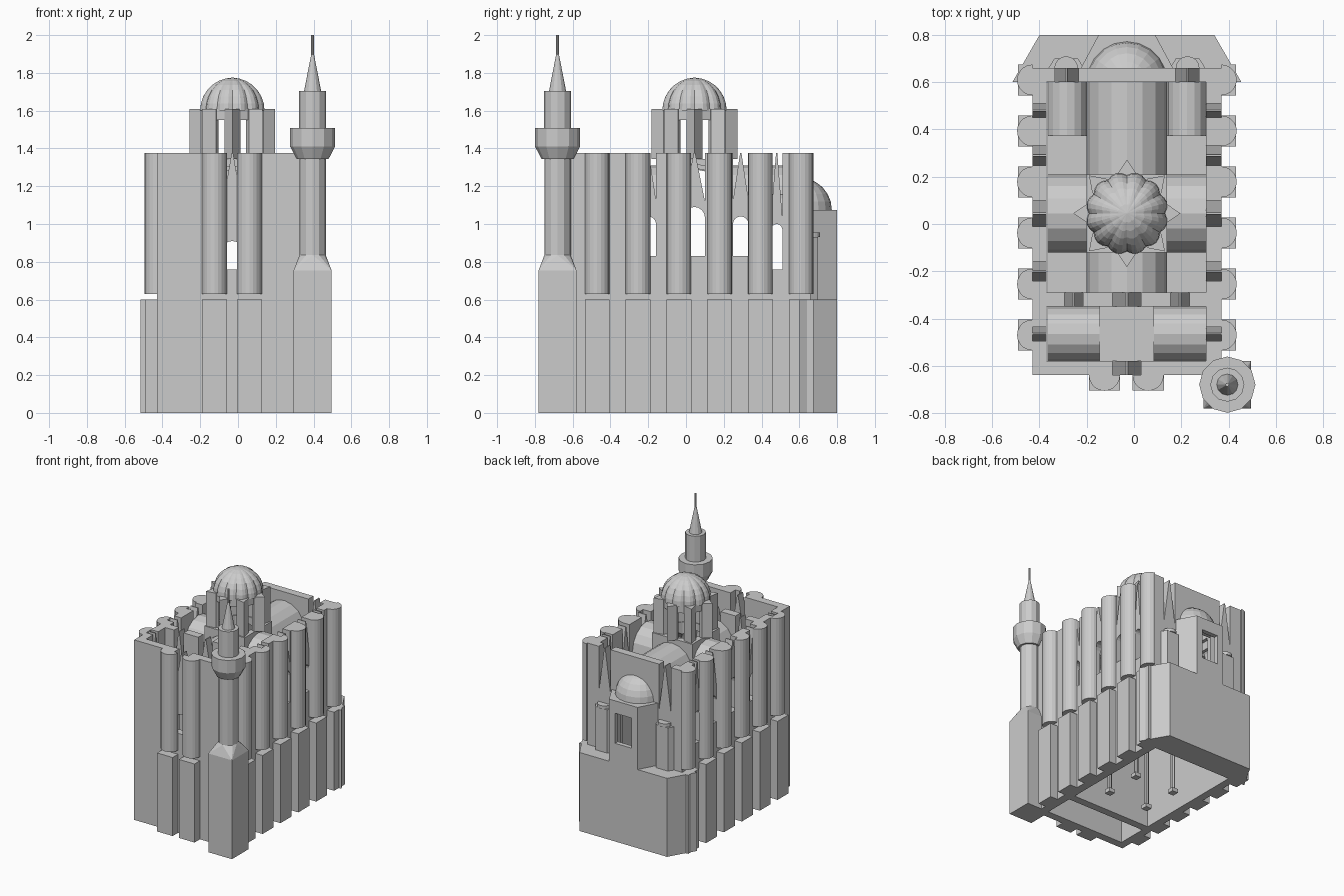
import bpy, bmesh
from math import pi, sin, cos
from mathutils import Vector

if "Cube" in bpy.data.objects:
    bpy.data.objects.remove(bpy.data.objects["Cube"])

stone = bpy.data.materials.new("grey_stone")
stone.diffuse_color = (0.6, 0.6, 0.6, 1)
stone.use_nodes = True
stone.node_tree.nodes["Principled BSDF"].inputs["Base Color"].default_value = stone.diffuse_color
CX, CY = -0.03, 0.045          # centre of the crossing


def finish(bm, name):
    bmesh.ops.recalc_face_normals(bm, faces=bm.faces)
    me = bpy.data.meshes.new(name)
    bm.to_mesh(me)
    bm.free()
    me.materials.append(stone)
    ob = bpy.data.objects.new(name, me)
    bpy.context.scene.collection.objects.link(ob)
    return ob


def prism(name, pts, a, b, axis='z'):
    """Extrude a 2D outline from a to b along an axis."""
    put = {'z': lambda u, v, w: (u, v, w), 'y': lambda u, v, w: (u, w, v),
           'x': lambda u, v, w: (w, u, v)}[axis]
    bm = bmesh.new()
    lo = [bm.verts.new(put(u, v, a)) for u, v in pts]
    hi = [bm.verts.new(put(u, v, b)) for u, v in pts]
    n = len(pts)
    bm.faces.new(lo)
    bm.faces.new(hi)
    for i in range(n):
        j = (i + 1) % n
        bm.faces.new((lo[i], lo[j], hi[j], hi[i]))
    return finish(bm, name)


def box(name, x0, x1, y0, y1, z0, z1):
    return prism(name, [(x0, y0), (x1, y0), (x1, y1), (x0, y1)], z0, z1)


def arc(cx, cy, r, a0, a1, n):
    return [(cx + r * cos(a0 + (a1 - a0) * i / n), cy + r * sin(a0 + (a1 - a0) * i / n))
            for i in range(n + 1)]


def lathe(name, prof, cx, cy, n, lobe=lambda a: 1.0, a0=0.0):
    bm = bmesh.new()
    rings = []
    for r, z in prof:
        rings.append([bm.verts.new((cx + r * lobe(a) * cos(a), cy + r * lobe(a) * sin(a), z))
                      for a in [a0 + 2 * pi * i / n for i in range(n)]])
    for p, q in zip(rings, rings[1:]):
        for i in range(n):
            j = (i + 1) % n
            bm.faces.new((p[i], p[j], q[j], q[i]))
    bm.faces.new(rings[0])
    bm.faces.new(rings[-1])
    return finish(bm, name)


def cut(ob, cutter):
    m = ob.modifiers.new("cut", 'BOOLEAN')
    m.object = cutter
    m.operation = 'DIFFERENCE'
    m.solver = 'EXACT'
    bpy.context.view_layer.objects.active = ob
    bpy.ops.object.modifier_apply(modifier=m.name)
    bpy.data.objects.remove(cutter)


def arch(c, w, z0, z1):
    return [(c - w, z0), (c + w, z0)] + arc(c, z1 - w, w, 0, pi, 8)


def opening(ob, axis, a, b, c, w, z0, z1, zb):
    """Arched window, with a pointed spike left standing in a notch above it."""
    cut(ob, prism("cutter", arch(c, w, z0, z1), a, b, axis))
    if zb:
        for s in (-1, 1):
            cut(ob, prism("cutter", [(c + s * 0.003, 1.38), (c + s * w, 1.38), (c + s * w, zb)],
                          a, b, axis))


# outer walls, hollow, with a cross wall behind the entrance hall
walls = box("walls", -0.43, 0.37, -0.64, 0.66, 0, 1.375)
cut(walls, box("cutter", -0.37, 0.305, -0.58, -0.35, -0.1, 1.5))
cut(walls, box("cutter", -0.37, 0.305, -0.29, 0.60, -0.1, 1.5))
for c, w, z0, z1, zb in [(0.48, 0.03, 0.76, 1.0, 1.04), (0.29, 0.042, 0.83, 1.04, 1.12),
                         (CY, 0.055, 0.83, 1.09, 1.12), (-0.2, 0.042, 0.83, 1.04, 1.12),
                         (-0.465, 0.03, 0.76, 1.0, 1.04)]:
    opening(walls, 'x', -0.5, 0.5, c, w, z0, z1, zb)
opening(walls, 'y', -0.7, -0.28, CX, 0.06, 0.76, 0.91, 1.05)
for s in (-1, 1):
    opening(walls, 'y', -0.4, -0.28, CX + s * 0.225, 0.04, 0.76, 1.0, 1.08)
    opening(walls, 'y', 0.58, 0.7, CX + s * 0.255, 0.05, 0.66, 0.88, 1.03)
opening(walls, 'y', 0.58, 0.7, CX, 0.145, 0.62, 1.2, None)

# buttresses: square below, half round above
for i in range(6):
    y = 0.61 - 0.216 * i
    for x, d in ((-0.43, -1), (0.37, 1)):
        xs = sorted((x, x + d * 0.062))
        box("buttress_base", xs[0], xs[1], y - 0.066, y + 0.066, 0, 0.6)
        prism("buttress_shaft", arc(x, y, 0.065, -d * pi / 2, pi - d * pi / 2, 10), 0.63, 1.375)
for x in (-0.125, 0.06):
    box("front_buttress_base", x - 0.066, x + 0.066, -0.705, -0.64, 0, 0.6)
    prism("front_buttress_shaft", arc(x, -0.64, 0.066, pi, 2 * pi, 10), 0.63, 1.375)

# apse base, main apse with window and half dome, side apses
prism("apse_base", [(-0.515, 0.6), (-0.43, 0.6), (-0.43, 0.66), (0.37, 0.66), (0.37, 0.6),
                    (0.455, 0.6), (0.34, 0.8), (-0.40, 0.8)], 0, 0.6)
apse = prism("main_apse", [(-0.225, 0.66), (0.165, 0.66), (0.09, 0.8), (-0.15, 0.8)], 0.6, 1.075)
cut(apse, prism("cutter", [(-0.165, 0.6), (0.105, 0.6), (0.055, 0.765), (-0.115, 0.765)],
                0.64, 1.04))
cut(apse, box("cutter", -0.1, 0.04, 0.7, 0.9, 0.75, 0.98))
dome = lathe("apse_dome", [(0.17 * cos(t * pi / 12), 1.075 + 0.17 * sin(t * pi / 12))
                           for t in range(6)] + [(0.004, 1.245)], CX, 0.602, 20)
cut(dome, box("cutter", -0.5, 0.5, 0.2, 0.64, 1, 1.4))
for x in (-0.287, 0.227):
    prism("side_apse", [(x - 0.075, 0.66), (x + 0.075, 0.66), (x + 0.05, 0.7), (x - 0.05, 0.7)],
          0.6, 0.93)
    prism("side_apse_cap", arc(x, 0.66, 0.05, 0, pi, 8), 0.93, 0.955)


# vaulted roofs
def vault(name, c, r, top, a, b, axis, leg=0.06, t=0.025):
    z = top - r
    outer = [(c + r, z - leg)] + arc(c, z, r, 0, pi, 8) + [(c - r, z - leg)]
    q = r - t
    inner = [(c - q, z - leg)] + arc(c, z, q, pi, 0, 8) + [(c + q, z - leg)]
    prism(name, outer + inner, a, b, axis)


vault("rear_vault", CX, 0.17, 1.31, 0.21, 0.60, 'y')
vault("front_vault", CX, 0.17, 1.31, -0.29, -0.12, 'y')
for s in (-1, 1):
    x0, x1 = sorted((CX + s * 0.17, CX + s * 0.337))
    vault("cross_vault", CY, 0.165, 1.32, x0, x1, 'x')
    vault("side_rear_vault", (x0 + x1) / 2, 0.083, 1.16, 0.375, 0.60, 'y')
    box("corner_roof", x0, x1, 0.21, 0.375, 1.085, 1.11)
    box("corner_roof", x0, x1, -0.29, -0.12, 1.085, 1.11)
    h0, h1 = sorted((CX + s * 0.115, CX + s * 0.337))
    vault("hall_vault", -0.465, 0.115, 1.13, h0, h1, 'x', 0.03)
box("hall_roof", CX - 0.115, CX + 0.115, -0.58, -0.35, 1.1, 1.13)

# crossing block carried on four columns
crossing = box("crossing", CX - 0.17, CX + 0.17, CY - 0.165, CY + 0.165, 1.09, 1.345)
cut(crossing, prism("cutter", arch(CY, 0.14, 1.0, 1.29), -0.4, 0.4, 'x'))
cut(crossing, prism("cutter", arch(CX, 0.14, 1.0, 1.29), -0.4, 0.4, 'y'))
cut(crossing, prism("cutter", arc(CX, CY, 0.135, 0, 2 * pi * 15 / 16, 15), 1.0, 1.5))
for sx in (-1, 1):
    for sy in (-1, 1):
        x, y = CX + sx * 0.17, CY + sy * 0.145
        box("column_foot", x - 0.025, x + 0.025, y - 0.025, y + 0.025, 0, 0.03)
        lathe("column", [(0.016, 0.03), (0.016, 1.09)], x, y, 8)

# drum: eight pointed piers and a ring, then the lobed dome
for k in range(8):
    a = k * pi / 4
    u, v = Vector((cos(a), sin(a))), Vector((-sin(a), cos(a)))
    c = Vector((CX, CY))
    pts = [c + u * r + v * w for r, w in ((0.14, -0.036), (0.165, -0.042), (0.227, 0),
                                          (0.165, 0.042), (0.14, 0.036))]
    prism("drum_pier", [tuple(p) for p in pts], 1.345, 1.61)
ring = prism("drum_ring", arc(CX, CY, 0.165, 0, 2 * pi * 23 / 24, 23), 1.55, 1.61)
cut(ring, prism("cutter", arc(CX, CY, 0.14, 0, 2 * pi * 23 / 24, 23), 1.5, 1.7))
lathe("main_dome", [(0.176 * cos(t * pi / 14), 1.6 + 0.174 * sin(t * pi / 14)) for t in range(7)]
      + [(0.003, 1.775)], CX, CY, 48, lambda a: 0.92 + 0.08 * abs(sin(6 * a)))

# tower at the front corner
TX, TY = 0.395, -0.68
box("tower_base", TX - 0.1, TX + 0.1, TY - 0.1, TY + 0.1, 0, 0.755)
bm = bmesh.new()
for sx in (-1, 1):
    for sy in (-1, 1):
        bm.verts.new((TX + sx * 0.1, TY + sy * 0.1, 0.755))
for p in arc(TX, TY, 0.07, 0, 2 * pi * 11 / 12, 11):
    bm.verts.new((*p, 0.835))
bmesh.ops.convex_hull(bm, input=bm.verts)
finish(bm, "tower_taper")
lathe("tower_shaft", [(0.07, 0.835), (0.07, 1.345), (0.085, 1.345), (0.119, 1.41), (0.119, 1.508),
                      (0.072, 1.508), (0.072, 1.705), (0.045, 1.705), (0.006, 1.905)], TX, TY, 12)
lathe("tower_finial", [(0.008, 1.89), (0.008, 2.0)], TX, TY, 8)
